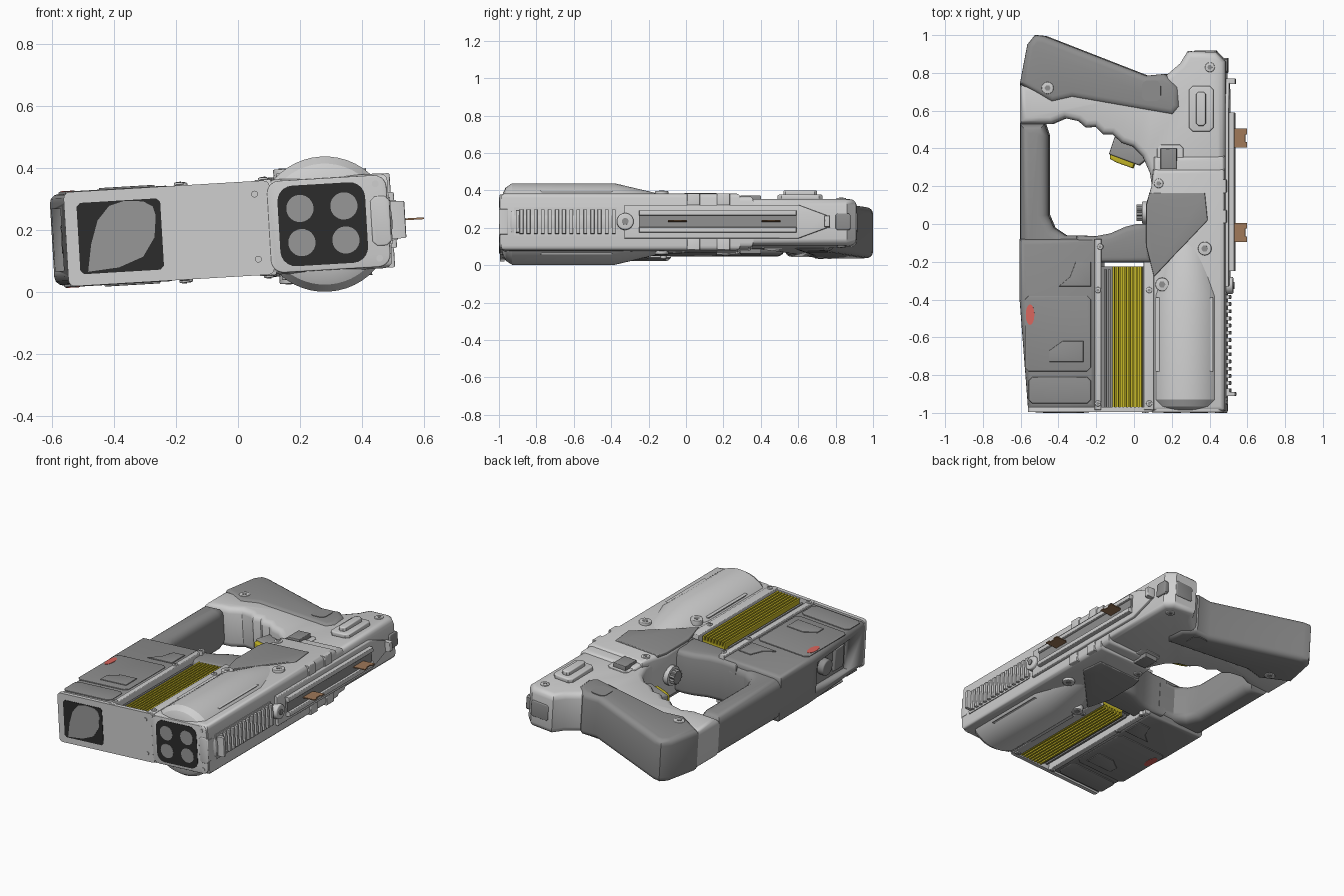
import bpy, bmesh, math
from mathutils import Matrix

# The whole prop lies on its side, tilted slightly about its long axis
TILT = Matrix.Translation((0, 0, 0.203)) @ Matrix.Rotation(math.radians(-3.4), 4, 'Y')


def mat(name, r, g, b):
    m = bpy.data.materials.new(name)
    m.diffuse_color = (r, g, b, 1)
    return m


LIGHT = mat("light_grey", 0.62, 0.62, 0.62)
DARK = mat("dark_grey", 0.27, 0.27, 0.27)
LENS = mat("lens_grey", 0.31, 0.31, 0.31)
BLACK = mat("black", 0.025, 0.025, 0.025)
YELLOW = mat("yellow", 0.56, 0.47, 0.02)
BROWN = mat("brown", 0.35, 0.19, 0.1)
RED = mat("red", 0.7, 0.13, 0.11)


def finish(name, bm, m):
    bmesh.ops.recalc_face_normals(bm, faces=bm.faces[:])
    me = bpy.data.meshes.new(name)
    bm.to_mesh(me)
    bm.free()
    me.materials.append(m)
    me.shade_smooth()
    me.set_sharp_from_angle(angle=math.radians(32))
    ob = bpy.data.objects.new(name, me)
    bpy.context.collection.objects.link(ob)
    ob.matrix_world = TILT
    return ob


def prism(name, pts, w0, w1, m, r=0.0, axis='z', steps=3):
    """Extrude an outline along an axis; r rounds the rims of both caps."""
    put = {'z': lambda u, v, w: (u, v, w), 'y': lambda u, v, w: (u, w, v),
           'x': lambda u, v, w: (w, u, v)}[axis]
    bm = bmesh.new()
    lo = [bm.verts.new(put(u, v, w0 + r)) for u, v in pts]
    hi = [bm.verts.new(put(u, v, w1 - r)) for u, v in pts]
    n = len(pts)
    caps = [bm.faces.new(lo), bm.faces.new(hi)]
    for i in range(n):
        j = (i + 1) % n
        bm.faces.new((lo[i], lo[j], hi[j], hi[i]))
    bmesh.ops.recalc_face_normals(bm, faces=bm.faces[:])
    if r:
        for k in range(steps):
            a, b = (math.pi / 2 * t / steps for t in (k, k + 1))
            for c in caps:
                bmesh.ops.inset_region(bm, faces=[c], use_even_offset=True,
                                       thickness=r * (math.cos(a) - math.cos(b)),
                                       depth=r * (math.sin(b) - math.sin(a)))
    return finish(name, bm, m)


def rect(x0, x1, y0, y1, c=0.0, seg=1):
    """Rectangle outline, corners cut (seg=1) or rounded."""
    if not c:
        return [(x0, y0), (x1, y0), (x1, y1), (x0, y1)]
    out = []
    for q, (x, y) in enumerate([(x1 - c, y1 - c), (x0 + c, y1 - c), (x0 + c, y0 + c), (x1 - c, y0 + c)]):
        for k in range(seg + 1):
            a = math.pi / 2 * (q + k / seg)
            out.append((x + c * math.cos(a), y + c * math.sin(a)))
    return out


def circle(x, y, rx, ry=None, n=24):
    ry = ry or rx
    return [(x + rx * math.cos(2 * math.pi * i / n), y + ry * math.sin(2 * math.pi * i / n)) for i in range(n)]


def both(name, pts, z0, z1, m, r=0.0):
    """Same plate on the upper and lower face."""
    prism(name + "_top", pts, z0, z1, m, r)
    prism(name + "_bottom", pts, -z1, -z0, m, r)


def lathe(name, cx, rings, m, n=48):
    bm = bmesh.new()
    loops = [[bm.verts.new((x, y, z)) for x, z in circle(cx, 0, r, n=n)] for y, r in rings]
    for a, b in zip(loops, loops[1:]):
        for i in range(n):
            bm.faces.new((a[i], a[(i + 1) % n], b[(i + 1) % n], b[i]))
    bm.faces.new(loops[0])
    bm.faces.new(loops[-1])
    return finish(name, bm, m)


# Light receiver: thick front half, thinner rear half with finger grooves
prism("receiver_front", [(0.1, -0.99), (0.49, -0.99), (0.49, 0.29), (0.11, 0.29), (0.1, 0.2), (0.07, 0.1),
                         (0.07, -0.1), (0.1, -0.2)], -0.153, 0.153, LIGHT, 0.025)
prism("receiver_step", rect(0.11, 0.49, 0.1, 0.36), -0.14, 0.14, LIGHT, 0.03)
prism("receiver_rear", [(0.1, 0.2), (0.49, 0.2), (0.49, 0.86), (0.44, 0.91), (0.29, 0.915), (0.25, 0.85),
                        (0.18, 0.79), (0.1, 0.74), (-0.4, 0.74), (-0.6, 0.74), (-0.6, 0.53), (-0.5, 0.53),
                        (-0.43, 0.53), (-0.36, 0.56), (-0.29, 0.545), (-0.25, 0.51), (-0.2, 0.515),
                        (-0.16, 0.475), (-0.11, 0.475), (-0.06, 0.43), (0, 0.41), (0.05, 0.36), (0.09, 0.27)],
      -0.125, 0.125, LIGHT, 0.035)
lathe("barrel_bulge", 0.28, [(-0.985, 0.15), (-0.965, 0.195), (-0.93, 0.218), (-0.38, 0.218), (-0.05, 0.14)], LIGHT)

# Dark grip
prism("grip", [(-0.6, 0.74), (-0.56, 0.95), (-0.52, 1.0), (-0.47, 0.995), (0.07, 0.785), (0.17, 0.795),
               (0.245, 0.73), (0.255, 0.62), (0.215, 0.572), (-0.32, 0.665), (-0.43, 0.64)],
      -0.136, 0.136, DARK, 0.035, steps=4)
both("grip_dent", rect(0.05, 0.15, 0.65, 0.76, 0.03, 4), 0.13, 0.139, DARK)

# Dark guard bar (thinner) and lower housing, with a recess cut in the left side
prism("guard_bar", [(-0.6, 0.53), (-0.47, 0.53), (-0.45, 0.47), (-0.45, 0.05), (-0.42, -0.02), (-0.36, -0.06),
                    (-0.25, -0.06), (-0.25, -0.2), (-0.6, -0.2)], -0.125, 0.125, DARK, 0.05, steps=4)
housing = prism("lower_housing", [(-0.6, -0.08), (-0.19, -0.08), (-0.19, -0.98), (-0.555, -0.98), (-0.6, -0.4)],
                -0.148, 0.148, DARK, 0.03)
cutter = prism("recess_cutter", rect(-0.7, -0.53, -0.82, -0.45), -0.1, 0.1, DARK)
cutter.hide_render = True
cutter.display_type = 'WIRE'
cut = housing.modifiers.new("recess", 'BOOLEAN')
cut.operation, cut.object = 'DIFFERENCE', cutter
prism("recess_dial", circle(-0.6, 0.0, 0.05), -0.57, -0.52, DARK, 0.008, axis='x')
prism("recess_block", rect(-0.79, -0.7, -0.07, 0.07), -0.55, -0.52, DARK, 0.008, axis='x')

# Bridge below the hand opening
prism("bridge", [(-0.3, -0.06), (-0.2, -0.065), (-0.12, -0.05), (-0.04, -0.015), (0.02, 0.0), (0.1, 0.0),
                 (0.1, -0.205), (-0.3, -0.205)], -0.135, 0.135, DARK, 0.03)

# Housing panels and red marks on both faces
both("side_panel_long", rect(-0.57, -0.22, -0.78, -0.38, 0.02), 0.145, 0.154, DARK, 0.004)
both("side_panel_short", rect(-0.55, -0.22, -0.95, -0.81, 0.02), 0.145, 0.154, DARK, 0.004)
both("side_panel_latch", [(-0.44, -0.73), (-0.26, -0.73), (-0.26, -0.62), (-0.37, -0.62), (-0.44, -0.67)],
     0.15, 0.159, DARK, 0.003)
both("side_panel_pocket", [(-0.39, -0.33), (-0.22, -0.33), (-0.22, -0.2), (-0.3, -0.2), (-0.33, -0.28)],
     0.145, 0.154, DARK, 0.004)
both("red_mark", circle(-0.542, -0.48, 0.023, 0.055, 16), 0.148, 0.156, RED)

# Vent: dark core, light rails and yellow fins, with a slot left open at the rear
prism("vent_core", rect(-0.19, 0.1, -0.98, -0.225), -0.105, 0.105, DARK)
for x0, x1 in ((-0.2, -0.165), (0.06, 0.115)):
    prism("vent_rail", rect(x0, x1, -0.985, -0.08 if x0 < 0 else -0.2), -0.155, 0.155, LIGHT, 0.006)
prism("fin_block", rect(-0.105, 0.05, -0.975, -0.225), -0.122, 0.122, YELLOW)
for i in range(8):
    x = -0.105 + i * 0.0205
    prism("fin", rect(x, x + 0.011, -0.975, -0.225), -0.145, 0.145, YELLOW)
for x in (-0.14, -0.118):
    prism("vent_lip", rect(x - 0.012, x, -0.97, -0.24), -0.125, 0.125, DARK)

# Front plate, square lens and four-lens cluster
prism("front_plate", rect(-0.555, 0.11, -0.152, 0.152, 0.02, 3), -0.995, -0.97, LIGHT, axis='y')
prism("front_bezel", rect(0.1, 0.485, -0.148, 0.148, 0.04, 5), -0.997, -0.96, LIGHT, 0.004, axis='y')
prism("window_panel", rect(-0.515, -0.245, -0.115, 0.115, 0.012), -0.998, -0.98, BLACK, axis='y')
prism("window_lens", [(-0.49, -0.108), (-0.39, -0.1), (-0.31, -0.07), (-0.27, -0.01), (-0.262, 0.06), (-0.27, 0.09),
                      (-0.3, 0.108), (-0.36, 0.113), (-0.41, 0.1), (-0.45, 0.055), (-0.475, -0.02)],
      -1.0, -0.985, LENS, axis='y')
prism("cluster_panel", rect(0.132, 0.415, -0.13, 0.13, 0.05, 5), -0.999, -0.97, BLACK, axis='y')
for x in (0.203, 0.345):
    for z in (-0.055, 0.055):
        prism("cluster_lens", circle(x, z, 0.044), -1.0, -0.98, LENS, axis='y')
for x, z in ((0.06, -0.1), (0.06, 0.11), (0.45, -0.12), (0.45, 0.12)):
    prism("front_screw", circle(x, z, 0.011, n=12), -1.0, -0.98, LIGHT, axis='y')

# Dark cheek panel, slots, button and rear plate
both("cheek_panel", [(0.075, -0.12), (0.115, -0.28), (0.4, 0.02), (0.385, 0.165), (0.09, 0.165), (0.075, 0.1)],
     0.14, 0.16, DARK, 0.006)
for x in (0.145, 0.41):
    both("barrel_slot", rect(x - 0.013, x + 0.013, -0.78, -0.39, 0.0129, 4), 0.15, 0.172, LIGHT, 0.004)
both("button_frame", rect(0.13, 0.27, 0.25, 0.42, 0.02), 0.12, 0.13, LIGHT, 0.004)
both("button", rect(0.15, 0.235, 0.29, 0.4), 0.12, 0.157, DARK, 0.005)
prism("rear_plate", rect(0.3, 0.43, 0.49, 0.73, 0.02), 0.12, 0.15, LIGHT, 0.008)
prism("rear_plate_bar", rect(0.34, 0.39, 0.52, 0.7, 0.012), 0.14, 0.175, LIGHT, 0.008)

# Screws and bolts
for x, y, r, z in ((0.16, -0.32, 0.036, 0.185), (0.385, -0.13, 0.036, 0.17), (0.14, 0.215, 0.025, 0.16),
                   (0.41, 0.83, 0.026, 0.132), (-0.45, 0.72, 0.032, 0.14), (-0.17, -0.12, 0.016, 0.16),
                   (-0.182, -0.35, 0.016, 0.162), (0.09, -0.35, 0.016, 0.162), (-0.182, -0.95, 0.016, 0.162),
                   (0.09, -0.95, 0.016, 0.162)):
    both("bolt", circle(x, y, r, n=16), 0.11, z, LIGHT, 0.004)
    both("bolt_socket", circle(x, y, r * 0.5, n=6), 0.11, z + 0.002, DARK)

# Trigger and adjusting knob inside the hand opening
prism("trigger_block", [(-0.13, 0.37), (0.03, 0.31), (0.09, 0.36), (0.04, 0.42), (-0.1, 0.46)], -0.06, 0.06, LENS, 0.01)
prism("trigger", [(-0.125, 0.345), (-0.09, 0.325), (-0.005, 0.295), (0.01, 0.33), (-0.1, 0.375), (-0.125, 0.375)],
      -0.05, 0.05, YELLOW, 0.008)
knob = [(0.06 + (0.045 if i % 2 else 0.037) * math.cos(i * math.pi / 12),
         (0.045 if i % 2 else 0.037) * math.sin(i * math.pi / 12)) for i in range(24)]
prism("adjust_knob", knob, 0.015, 0.055, DARK, axis='x')
prism("knob_shaft", circle(0.06, 0, 0.06), 0.045, 0.09, LIGHT, axis='x')

# Right side: accessory rail with pointed tail, brackets and brown tabs
prism("rail_base", [(-0.33, -0.09), (0.6, -0.09), (0.75, -0.035), (0.75, 0.035), (0.6, 0.09), (-0.33, 0.09)],
      0.47, 0.508, LIGHT, 0.006, axis='x')
prism("rail_floor", rect(-0.25, 0.59, -0.04, 0.04), 0.48, 0.52, DARK, axis='x')
for z in (-0.045, 0.045):
    prism("rail_lip", rect(-0.25, 0.59, z - 0.014, z + 0.014), 0.48, 0.535, LIGHT, 0.005, axis='x')
for y in (0.04, 0.2):
    for z in (-0.12, 0.12):
        prism("rail_bracket", rect(y - 0.035, y + 0.035, z - 0.032, z + 0.032), 0.46, 0.498, LIGHT, 0.006, axis='x')
for y in (0.455, -0.045):
    prism("brown_tab", [(0.51, y - 0.05), (0.6, y - 0.05), (0.6, y - 0.02), (0.59, y - 0.02), (0.59, y + 0.02),
                        (0.6, y + 0.02), (0.6, y + 0.05), (0.53, y + 0.05), (0.5, y + 0.025), (0.5, y - 0.025)],
          -0.003, 0.003, BROWN)

# Right side: ribbed strip, round catch, front latch and rear hook
prism("rib_base", rect(-0.92, -0.37, -0.075, 0.075), 0.47, 0.495, LIGHT, axis='x')
for i in range(14):
    y = -0.89 + i * 0.038
    prism("rib", rect(y, y + 0.02, -0.065, 0.065), 0.48, 0.513, LIGHT, 0.004, axis='x')
prism("round_catch", circle(-0.325, 0, 0.045), 0.48, 0.527, LIGHT, 0.008, axis='x')
prism("catch_pin", circle(-0.325, 0, 0.018, n=12), 0.5, 0.532, DARK, axis='x')
prism("front_latch", rect(-0.91, -0.89, -0.06, 0.06), 0.48, 0.54, LIGHT, 0.005, axis='x')
prism("front_hinge", rect(0.43, 0.492, -0.08, 0.08, 0.015), -1.0, -0.95, LIGHT, 0.005, axis='y')
prism("rear_hook", rect(0.74, 0.77, -0.03, 0.03), 0.47, 0.54, LIGHT, 0.006, axis='x')
prism("rear_socket", rect(0.8, 0.88, -0.045, 0.045, 0.01), 0.47, 0.5, DARK, 0.006, axis='x')
prism("rear_clip", rect(0.32, 0.44, -0.05, 0.05, 0.01), 0.89, 0.918, DARK, 0.006, axis='y')
